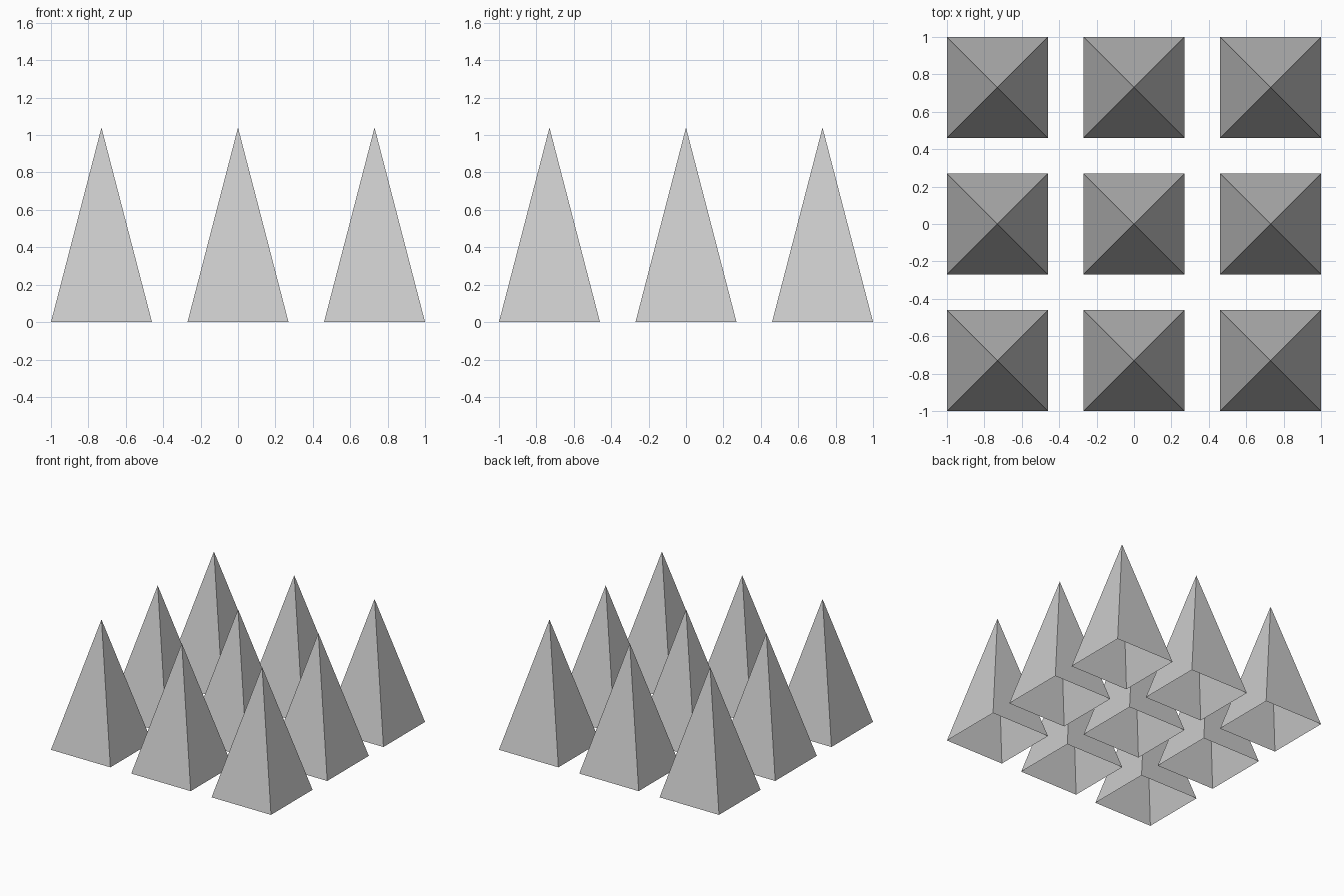
import bpy
from math import radians, sqrt

if "Cube" in bpy.data.objects:
    bpy.data.objects.remove(bpy.data.objects["Cube"])

HALF = 0.27      # half the base width of one pyramid
HEIGHT = 1.04
SPACING = 0.73   # distance between pyramid centres


def pyramid(name, x, y):
    # Open-bottomed four-sided cone turned so its base is square to the axes
    bpy.ops.mesh.primitive_cone_add(
        vertices=4, radius1=HALF * sqrt(2), radius2=0, depth=HEIGHT,
        end_fill_type='NOTHING', location=(x, y, HEIGHT / 2),
        rotation=(0, 0, radians(45)))
    bpy.context.object.name = name


# Three by three grid of pyramids
for row in range(3):
    for col in range(3):
        pyramid(f"pyramid_row{row + 1}_col{col + 1}",
                (col - 1) * SPACING, (row - 1) * SPACING)
